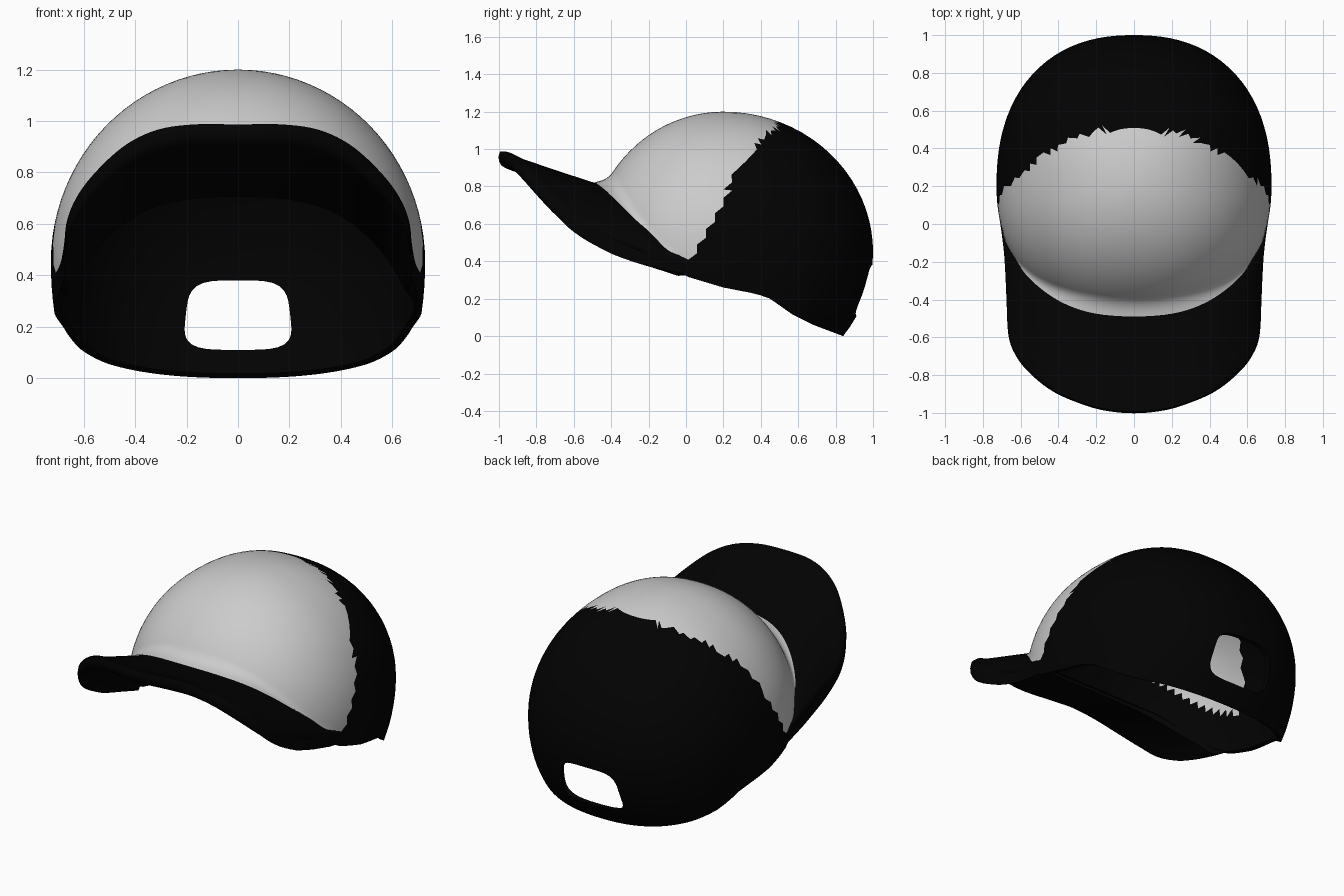
import bpy, bmesh, math
from mathutils import Vector

if "Cube" in bpy.data.objects:
    bpy.data.objects.remove(bpy.data.objects["Cube"])


def material(name, value):
    m = bpy.data.materials.new(name)
    m.diffuse_color = (value, value, value, 1)
    m.use_nodes = True
    m.node_tree.nodes["Principled BSDF"].inputs["Base Color"].default_value = m.diffuse_color
    return m


black = material("black_cloth", 0.0006)
grey = material("grey_cloth", 0.8)


def lerp_table(table, t):
    """Piecewise linear lookup in an ascending table."""
    if t <= table[0][0]:
        return table[0][1]
    for (a, va), (b, vb) in zip(table, table[1:]):
        if t <= b:
            return va + (vb - va) * (t - a) / (b - a)
    return table[-1][1]


def spline(pts, sub=5):
    """Catmull-Rom curve through the points."""
    p = [Vector(q) for q in pts]
    p = [2 * p[0] - p[1]] + p + [2 * p[-1] - p[-2]]
    out = []
    for i in range(1, len(p) - 2):
        a, b, c, d = p[i - 1:i + 3]
        for k in range(sub):
            t = k / sub
            out.append(0.5 * (2 * b + (c - a) * t + (2 * a - 5 * b + 4 * c - d) * t * t
                              + (3 * b - a - 3 * c + d) * t ** 3))
    return out + [p[-2]]


def mirrored(half):
    """Extend a centre-to-side point list to both sides."""
    return [(-x, y, z) for x, y, z in half[:0:-1]] + half


def loft(name, rings, closed=True, caps=False, mats=(), triangles=False):
    bm = bmesh.new()
    rows = [[bm.verts.new(p) for p in r] for r in rings]
    n = len(rings[0])
    for r, s in zip(rows, rows[1:]):
        for i in range(n if closed else n - 1):
            j = (i + 1) % n
            bm.faces.new((r[i], r[j], s[j], s[i]))
    if caps:
        bm.faces.new(rows[0])
        bm.faces.new(rows[-1])
    bmesh.ops.remove_doubles(bm, verts=bm.verts, dist=1e-5)
    if triangles:
        bmesh.ops.triangulate(bm, faces=bm.faces)
    bmesh.ops.recalc_face_normals(bm, faces=bm.faces)
    me = bpy.data.meshes.new(name)
    bm.to_mesh(me)
    bm.free()
    ob = bpy.data.objects.new(name, me)
    bpy.context.collection.objects.link(ob)
    for m in mats:
        me.materials.append(m)
    return ob


def activate(ob):
    bpy.ops.object.select_all(action='DESELECT')
    ob.select_set(True)
    bpy.context.view_layer.objects.active = ob


def smooth(ob, angle=45):
    activate(ob)
    bpy.ops.object.shade_smooth_by_angle(angle=math.radians(angle))


def dome(a, z):
    """Point of the crown at azimuth a and height z."""
    k = math.sqrt(max(0, 1 - ((z - 0.45) / 0.75) ** 2))
    kx = k if z > 0.45 else 1 - 0.55 * (1 - k)     # sides stay steep near the rim
    c, s = math.cos(a), math.sin(a)
    e = 2.3 if s > 0 else 2.15
    m = (abs(c) ** e + abs(s) ** e) ** (-1 / e)
    return Vector((0.728 * kx * c * m, 0.2 + (0.8 if s > 0 else 0.72) * k * s * m, z))


# Crown shell, trimmed at the rim
RIM = [(-0.47, 0.73), (-0.35, 0.64), (-0.2, 0.47), (-0.1, 0.38), (0, 0.32), (0.2, 0.26),
       (0.38, 0.225), (0.45, 0.2), (0.57, 0.115), (0.68, 0.06), (0.84, 0.0)]
SEG, ROWS = 96, 28
rims = []
for i in range(SEG):
    a, z = 2 * math.pi * i / SEG, 0.3
    for _ in range(50):
        z = 0.5 * z + 0.5 * lerp_table(RIM, dome(a, z).y)
    rims.append((a, math.acos((z - 0.45) / 0.75)))
crown = loft("crown", [[dome(a, 0.45 + 0.75 * math.cos(phi * r / ROWS)) for a, phi in rims]
                       for r in range(ROWS + 1)], mats=(black, grey), triangles=True)

# Grey front panel with a ragged border
BORDER = [(0.395, -0.3), (0.42, 0.05), (0.5, 0.08), (0.7, 0.19), (0.85, 0.23),
          (1.0, 0.36), (1.14, 0.5)]
for f in crown.data.polygons:
    c = f.center
    ragged = 0.012 * math.sin(31 * c.x + 17 * c.z)
    f.material_index = int(c.y < lerp_table(BORDER, c.z) + ragged)

# Strap opening at the back
outline = []
for i in range(48):
    t = 2 * math.pi * i / 48
    c, s = math.cos(t), math.sin(t)
    k = (abs(c) ** 4 + abs(s) ** 4) ** -0.25
    outline.append(((0.203 - 0.015 * s * k) * c * k, 0.245 + 0.135 * s * k))
cutter = loft("opening_cutter", [[(x, y, z) for x, z in outline] for y in (0.5, 1.3)],
              caps=True, mats=(black,))
cutter.hide_render = True
solid = crown.modifiers.new("thickness", 'SOLIDIFY')
solid.thickness, solid.offset = 0.03, -1
cut = crown.modifiers.new("opening", 'BOOLEAN')
cut.operation, cut.solver, cut.object = 'DIFFERENCE', 'EXACT', cutter
activate(crown)
for m in ("thickness", "opening"):
    bpy.ops.object.modifier_apply(modifier=m)
bpy.data.objects.remove(cutter)

# Black sweatband around the inside of the rim
for f in crown.data.polygons:
    c = f.center
    inward = f.normal.dot(c - Vector((0, 0.2, 0.45))) < 0.2
    if inward and c.z < lerp_table(RIM, c.y) + 0.25:
        f.material_index = 0
smooth(crown)

# Brim edges, from the centre to the side
inner = spline(mirrored([(0, -0.49, 0.82), (0.2, -0.475, 0.81), (0.35, -0.43, 0.775),
                         (0.47, -0.36, 0.71), (0.57, -0.27, 0.62), (0.63, -0.18, 0.54),
                         (0.677, -0.1, 0.46), (0.7, -0.02, 0.425), (0.715, 0.05, 0.39),
                         (0.708, 0.12, 0.35)]))
outer = spline(mirrored([(0, -0.985, 0.98), (0.17, -0.968, 0.98), (0.31, -0.925, 0.96),
                         (0.43, -0.87, 0.905), (0.535, -0.79, 0.815), (0.62, -0.69, 0.71),
                         (0.667, -0.56, 0.598), (0.675, -0.3, 0.465), (0.69, -0.08, 0.385),
                         (0.706, 0.11, 0.335)]))
sections = []
n = len(inner)
for i, (p, q) in enumerate(zip(inner, outer)):
    w = min(1, min(i, n - 1 - i) / 12)
    towards = Vector((-p.x, 0.2 - p.y, 0)).normalized() * (0.03 * w)
    foot = p + towards + Vector((0, 0, -0.025 - 0.09 * w))
    out = (q - p).normalized() * 0.018
    low = q + Vector((0, 0, -0.015 - 0.06 * w))
    ring = [p.lerp(q, k / 6) for k in range(6)]
    ring += [q - out + Vector((0, 0, 0.01 * w)), q + out * 0.5 + Vector((0, 0, 0.004 * w)),
             q.lerp(low, 0.3) + out, q.lerp(low, 0.65) + out * 0.9,
             low.lerp(q, 0.1) + out * 0.2, low - out]
    ring += [low.lerp(foot, k / 5) for k in range(1, 6)]
    ring.append(p + towards)
    sections.append(ring)
smooth(loft("brim", sections, caps=True, mats=(black,)), 60)

# Grey flare where the crown meets the brim
strip = []
for p in inner[11:-11]:
    a = math.atan2((p.y - 0.2) / 0.72, p.x / 0.728)
    top, ctrl = dome(a, p.z + 0.06), dome(a, p.z + 0.012)
    end = p + Vector((0, 0, 0.003))
    strip.append([top.lerp(ctrl, k / 6).lerp(ctrl.lerp(end, k / 6), k / 6) for k in range(7)])
smooth(loft("crown_flare", strip, closed=False, mats=(grey,)), 60)
